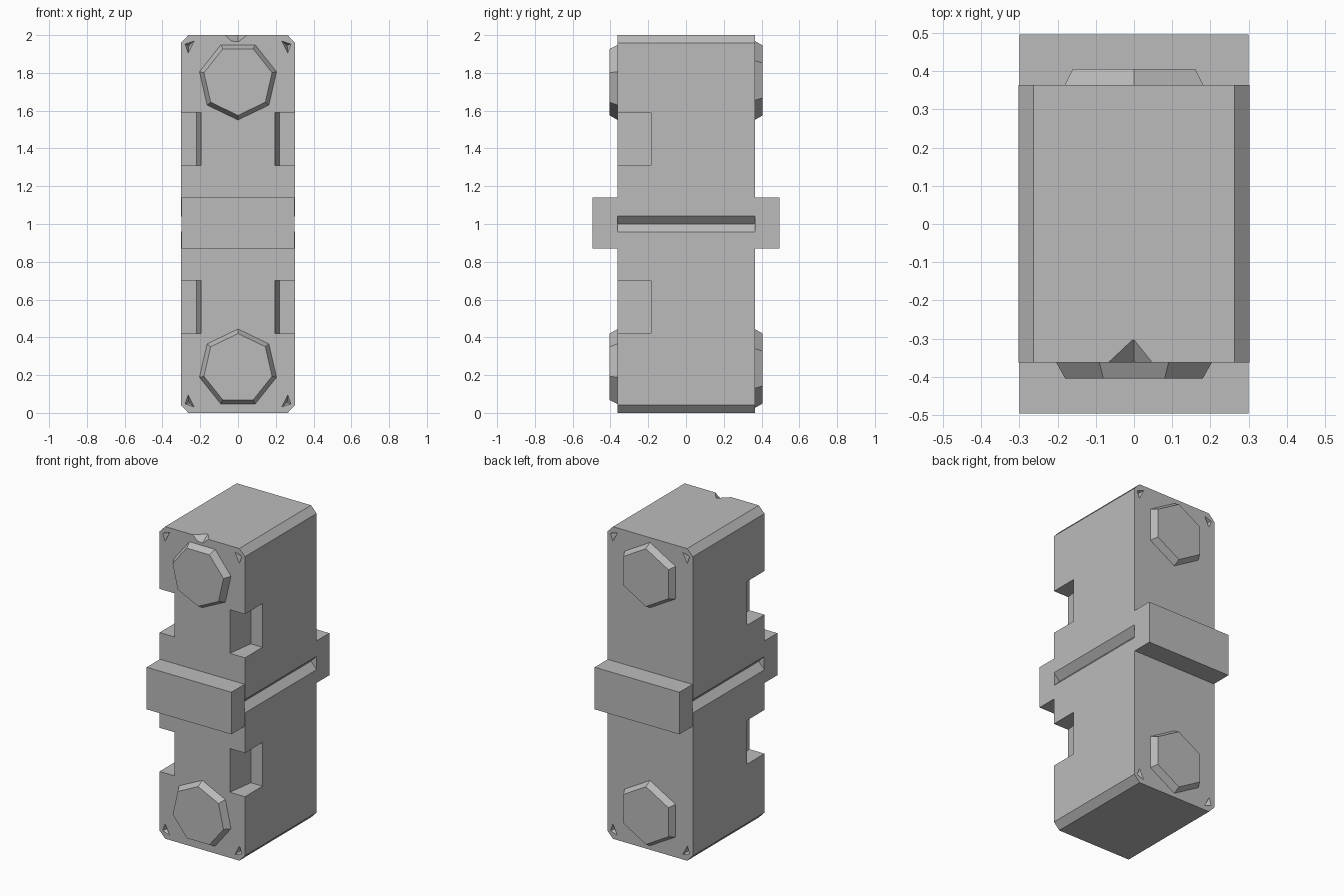
import bpy, bmesh, math
from mathutils import Vector

cube = bpy.data.objects.get("Cube")
if cube:
    bpy.data.objects.remove(cube, do_unlink=True)

grey = bpy.data.materials.new("mid grey")
grey.use_nodes = True
GREY = (0.5, 0.5, 0.5, 1)
grey.diffuse_color = GREY
grey.node_tree.nodes["Principled BSDF"].inputs["Base Color"].default_value = GREY

FRONT, BACK, HALF = -0.362, 0.364, 0.303


def loft(bm, ring_a, ring_b):
    """Closed solid between two matching rings of points."""
    a = [bm.verts.new(p) for p in ring_a]
    b = [bm.verts.new(p) for p in ring_b]
    bm.faces.new(a)
    bm.faces.new(b[::-1])
    for i in range(len(a)):
        j = (i + 1) % len(a)
        bm.faces.new((a[j], a[i], b[i], b[j]))


def finish(name, bm):
    bmesh.ops.recalc_face_normals(bm, faces=bm.faces)
    mesh = bpy.data.meshes.new(name)
    bm.to_mesh(mesh)
    bm.free()
    mesh.materials.append(grey)
    obj = bpy.data.objects.new(name, mesh)
    bpy.context.collection.objects.link(obj)
    return obj


# Body: chamfered profile with a V groove at mid height, run front to back
half = [(0.263, 0), (HALF, 0.042), (HALF, 0.957), (0.262, 1.0),
        (HALF, 1.043), (HALF, 1.958), (0.263, 2)]
profile = half + [(-x, z) for x, z in reversed(half)]
bm = bmesh.new()
loft(bm, [(x, FRONT, z) for x, z in profile], [(x, BACK, z) for x, z in profile])
body = finish("body", bm)

# Side pockets open to the front, with slanting inner walls
bm = bmesh.new()
plan = [(0.19, -0.40), (0.22, -0.185), (0.36, -0.185), (0.36, -0.40)]
for side in (1, -1):
    for low, high in ((1.31, 1.59), (0.42, 0.70)):
        loft(bm, [(side * x, y, low) for x, y in plan],
             [(side * x, y, high) for x, y in plan])
pockets = finish("pocket_cutter", bm)

# Small three-sided dimples in the corners of both end faces
bm = bmesh.new()
for side in (1, -1):
    for z, up in ((1.945, 1), (0.055, -1)):
        for y, inward in ((FRONT, 1), (BACK, -1)):
            ring = [(side * 0.285, z + up * 0.01), (side * 0.225, z + up * 0.03),
                    (side * 0.265, z - up * 0.05)]
            tip = Vector((side * 0.26, y + inward * 0.04, z))
            base = [Vector((x, y - inward * 0.01, zz)) for x, zz in ring]
            loft(bm, base, [tip.lerp(p, 0.15) for p in base])
dimples = finish("dimple_cutter", bm)

# Shallow nick in the top front edge
bm = bmesh.new()
nick = [(-0.08, -0.37), (0.06, -0.37), (0.0, -0.295)]
loft(bm, [(x * 0.5, -0.37, 1.965) for x, y in nick[:2]] + [(0.0, -0.36, 1.965)],
     [(x, y, 2.005) for x, y in nick])
nick_cutter = finish("nick_cutter", bm)

for cutter in (pockets, dimples, nick_cutter):
    cutter.hide_render = True
    cutter.hide_viewport = True
    cutter.display_type = 'WIRE'
    mod = body.modifiers.new(cutter.name, 'BOOLEAN')
    mod.operation = 'DIFFERENCE'
    mod.solver = 'EXACT'
    mod.object = cutter


# Raised many-sided pads near both ends, front and back
def pad(name, face_y, out, z, sides, turn):
    bm = bmesh.new()

    def ring(radius, y):
        angles = [turn + math.tau * i / sides for i in range(sides)]
        return [(radius * math.cos(a), y, z + radius * math.sin(a)) for a in angles]

    loft(bm, ring(0.215, face_y - out * 0.01), ring(0.185, face_y + out * 0.042))
    return finish(name, bm)


for label, z, flip in (("upper", 1.76, 1), ("lower", 0.235, -1)):
    pad(label + "_front_pad", FRONT, -1, z, 7, -flip * math.pi / 2)
    pad(label + "_back_pad", BACK, 1, z, 6, -flip * math.pi / 2)

# Cross bars at mid height, front and back
for name, y0, y1 in (("front_bar", -0.496, FRONT), ("back_bar", BACK, 0.496)):
    bm = bmesh.new()
    rect = [(-0.3, 0.87), (0.3, 0.87), (0.3, 1.14), (-0.3, 1.14)]
    loft(bm, [(x, y0, z) for x, z in rect], [(x, y1, z) for x, z in rect])
    finish(name, bm)
